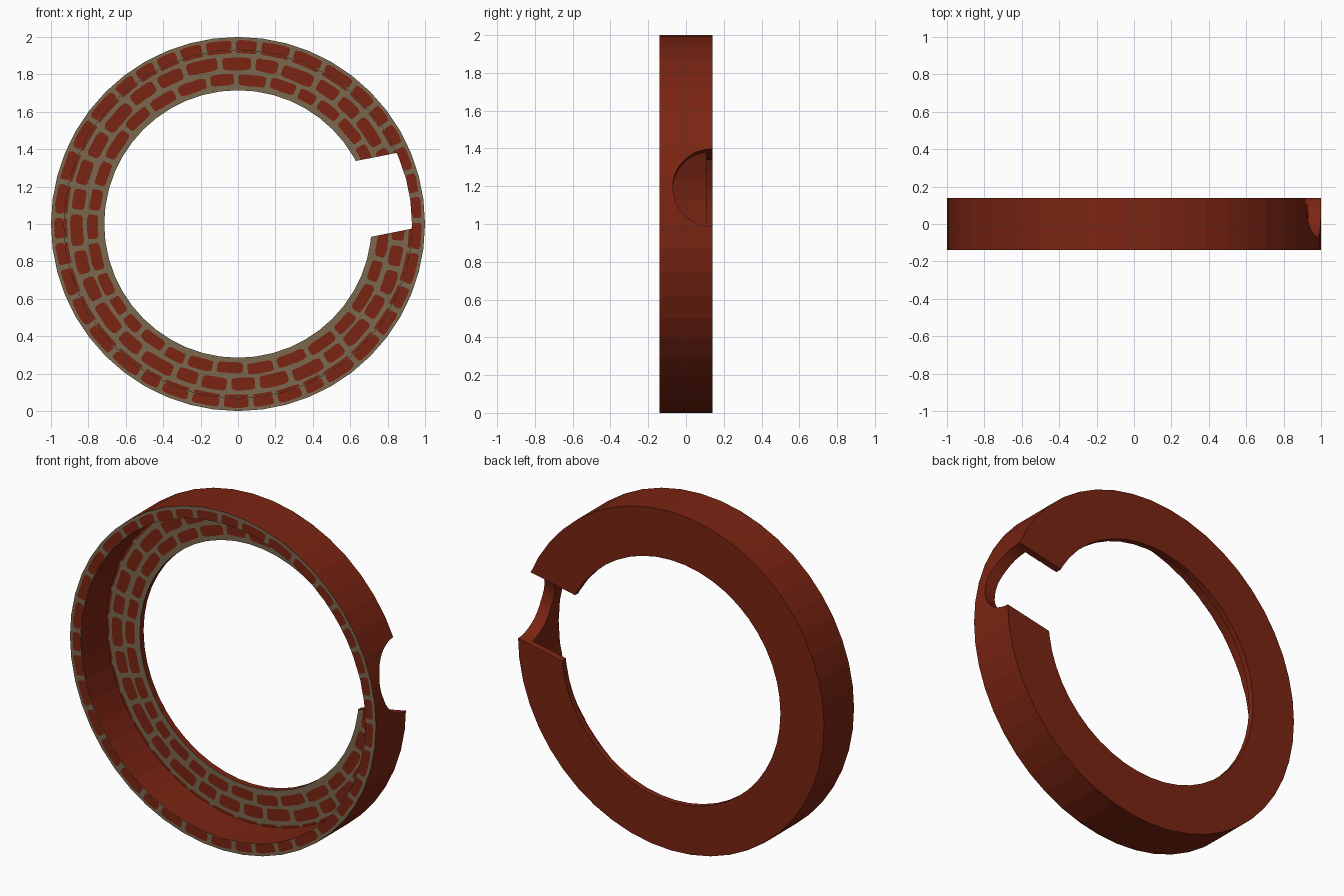
import bpy, bmesh, math, random
from mathutils import Matrix, Vector

if "Cube" in bpy.data.objects:
    bpy.data.objects.remove(bpy.data.objects["Cube"])

random.seed(4)
N = 48                     # sides of the ring
FRONT, BACK, LEDGE = -0.14, 0.14, 0.105
R_OUT, R_RIM, R_IN = 1.0, 0.93, 0.715
CUT_ANGLE, CUT_R = math.radians(11.3), 0.21


def material(name, rgb):
    m = bpy.data.materials.new(name)
    m.diffuse_color = (*rgb, 1)
    m.use_nodes = True
    m.node_tree.nodes["Principled BSDF"].inputs["Base Color"].default_value = m.diffuse_color
    return m


brick = material("brick red", (0.195, 0.018, 0.006))
mortar = material("mortar grey brown", (0.195, 0.14, 0.078))


def make(name, bm, mats):
    me = bpy.data.meshes.new(name)
    bm.to_mesh(me)
    bm.free()
    for m in mats:
        me.materials.append(m)
    ob = bpy.data.objects.new(name, me)
    bpy.context.collection.objects.link(ob)
    return ob


# Ring: L-shaped section lathed around the y axis, front faces in mortar
profile = [(R_OUT, FRONT), (R_RIM, FRONT), (R_RIM, LEDGE),
           (R_IN, LEDGE), (R_IN, BACK), (R_OUT, BACK)]
bm = bmesh.new()
loops = []
for i in range(N):
    a = 2 * math.pi * i / N
    loops.append([bm.verts.new((r * math.cos(a), y, 1 + r * math.sin(a))) for r, y in profile])
for i in range(N):
    A, B = loops[i], loops[(i + 1) % N]
    for k in range(6):
        j = (k + 1) % 6
        f = bm.faces.new((A[k], A[j], B[j], B[k]))
        f.material_index = 1 if k in (0, 2) else 0
bmesh.ops.recalc_face_normals(bm, faces=bm.faces)
ring = make("brick_ring", bm, [brick, mortar])

# Round side opening, cut along a radius
bm = bmesh.new()
bmesh.ops.create_cone(bm, cap_ends=True, segments=48, radius1=CUT_R, radius2=CUT_R, depth=0.8)
bm.transform(Matrix.Translation((0, BACK, 1)) @ Matrix.Rotation(-CUT_ANGLE, 4, 'Y')
             @ Matrix.Translation((0.9, 0, 0)) @ Matrix.Rotation(math.pi / 2, 4, 'Y'))
cutter = make("opening_cutter", bm, [brick])
cutter.hide_render = True
mod = ring.modifiers.new("opening", 'BOOLEAN')
mod.operation, mod.solver, mod.object = 'DIFFERENCE', 'EXACT', cutter
bpy.context.view_layer.objects.active = ring
bpy.ops.object.modifier_apply(modifier=mod.name)
bpy.data.objects.remove(cutter)

# Brick faces: rounded blocks laid in circular courses
AXIS = Vector((math.cos(CUT_ANGLE), math.sin(CUT_ANGLE)))
SIDE = Vector((-AXIS.y, AXIS.x))


def facet(a):
    """Radius factor that follows the flat sides of the ring."""
    step = 2 * math.pi / N
    return math.cos(step / 2) / math.cos(a % step - step / 2)


def outline(a0, a1, r0, r1, n=28):
    pts = []
    for i in range(n):
        t = 2 * math.pi * (i + 0.5) / n
        c, s = math.cos(t), math.sin(t)
        u = math.copysign(abs(c) ** 0.4, c) * random.uniform(0.96, 1.0)
        v = math.copysign(abs(s) ** 0.35, s) * random.uniform(0.9, 1.0)
        a = (a0 + a1) / 2 + u * (a1 - a0) / 2
        r = ((r0 + r1) / 2 + v * (r1 - r0) / 2) * facet(a)
        pts.append(Vector((r * math.cos(a), r * math.sin(a))))
    return pts


def add_brick(bm, pts, y, clip):
    mid = sum(pts, Vector((0, 0))) / len(pts)
    if clip and mid.dot(AXIS) > 0:       # trim at the opening
        sign = 1 if mid.dot(SIDE) > 0 else -1
        lim = CUT_R - 0.003
        if all(p.dot(SIDE) * sign < lim for p in pts):
            return
        pts = [p + SIDE * sign * max(0, lim - p.dot(SIDE) * sign) for p in pts]
    f = bm.faces.new([bm.verts.new((p.x, y, 1 + p.y)) for p in pts])
    f.normal_update()
    if f.normal.y > 0:
        f.normal_flip()


def course(count, gap, phase):
    """Angles of the bricks in one course, with uneven lengths."""
    w = [random.uniform(0.75, 1.25) for _ in range(count)]
    a, k = phase, 2 * math.pi / sum(w)
    for x in w:
        yield a + gap / 2, a + x * k - gap / 2
        a += x * k


bm_rim, bm_ledge = bmesh.new(), bmesh.new()
for a0, a1 in course(38, 0.024, 0.02):
    add_brick(bm_rim, outline(a0, a1, R_RIM, 0.985), FRONT - 0.0015, False)
    add_brick(bm_ledge, outline(a0, a1, 0.914, R_RIM), LEDGE - 0.0015, True)
for count, r0, r1, phase in ((32, 0.825, 0.897, 0.1), (31, 0.744, 0.808, 0.0)):
    for a0, a1 in course(count, 0.028, phase):
        d = random.uniform(-0.006, 0.006)
        add_brick(bm_ledge, outline(a0, a1, r0 + d, r1 + d), LEDGE - 0.0015, True)
make("rim_bricks", bm_rim, [brick])
make("ledge_bricks", bm_ledge, [brick])
